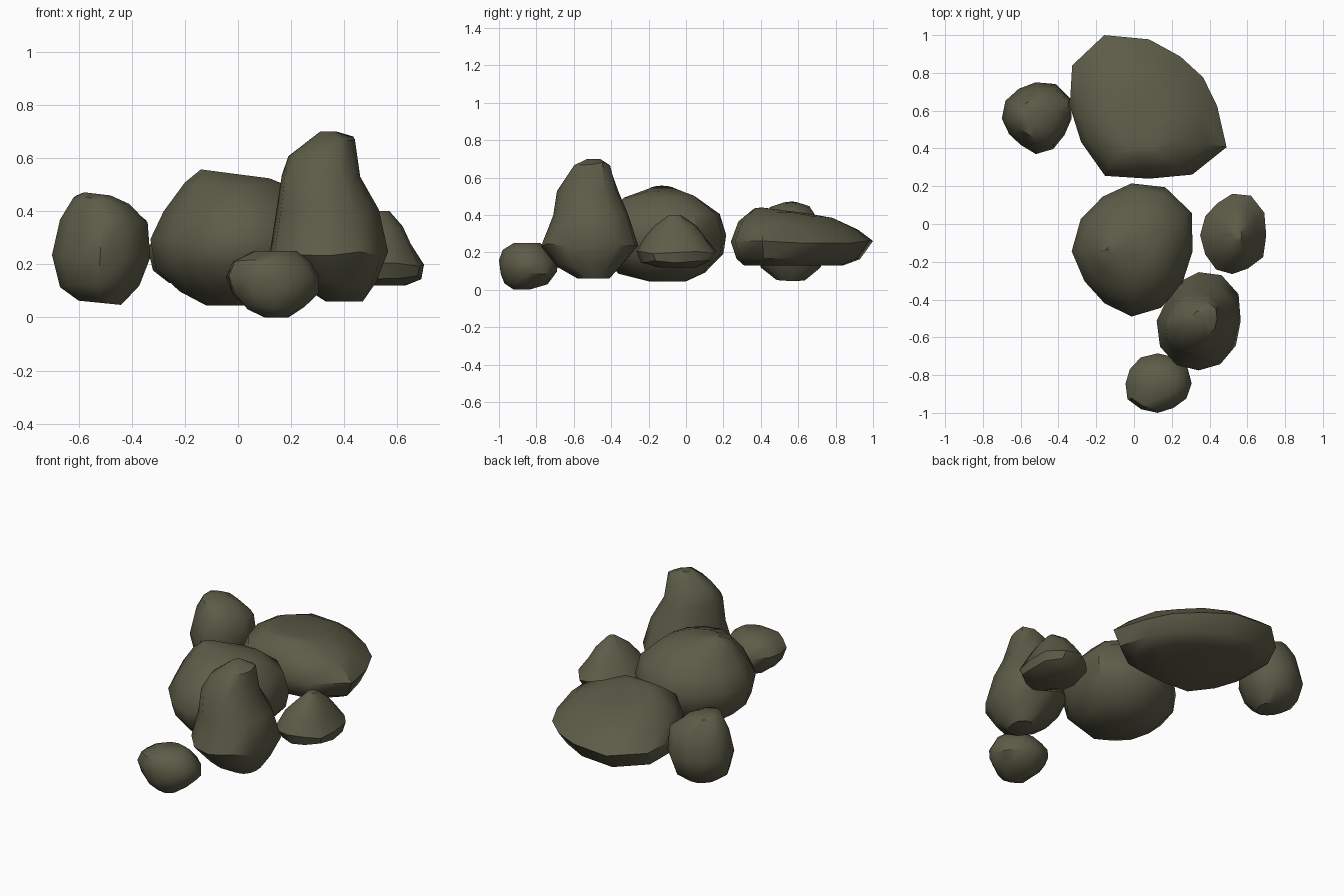
import bpy
import bmesh
import math
import random

random.seed(4)

default_cube = bpy.data.objects.get("Cube")
if default_cube:
    bpy.data.objects.remove(default_cube, do_unlink=True)

# One mossy stone colour for every rock
stone = bpy.data.materials.new("olive_stone")
stone.use_nodes = True
stone_colour = (0.11, 0.108, 0.066, 1)
stone.diffuse_color = stone_colour
shader = stone.node_tree.nodes["Principled BSDF"]
shader.inputs["Base Color"].default_value = stone_colour
shader.inputs["Roughness"].default_value = 0.9


def unit_outline(radii):
    """Turn evenly spaced radii into an outline that fills a unit box."""
    step = math.tau / len(radii)
    xs = [r * math.cos(i * step) for i, r in enumerate(radii)]
    ys = [r * math.sin(i * step) for i, r in enumerate(radii)]

    def fit(values):
        low, high = min(values), max(values)
        return [(value - low) / (high - low) for value in values]

    return list(zip(fit(xs), fit(ys)))


def layer(z, left, right, front, back, tilt_x=0, tilt_y=0):
    """A horizontal slice of a rock: height, extents and optional tilt."""
    return dict(z=z, left=left, right=right, front=front, back=back,
                tilt_x=tilt_x, tilt_y=tilt_y)


def rock(name, radii, layers, rough=0.008):
    """Loft the outline through the slices and close both ends."""
    outline = unit_outline(radii)
    count = len(outline)
    bm = bmesh.new()
    rings = []
    for index, s in enumerate(layers):
        width, depth = s["right"] - s["left"], s["back"] - s["front"]
        is_end = index in (0, len(layers) - 1)
        ring = []
        for u, v in outline:
            z = s["z"] + s["tilt_x"] * width * (u - 0.5)
            z += s["tilt_y"] * depth * (v - 0.5)
            if not is_end:
                z += random.uniform(-rough, rough)
            ring.append(bm.verts.new((s["left"] + width * u,
                                      s["front"] + depth * v, z)))
        rings.append(ring)
    for lower, upper in zip(rings, rings[1:]):
        for i in range(count):
            j = (i + 1) % count
            bm.faces.new((lower[i], lower[j], upper[j], upper[i]))
    bm.faces.new(reversed(rings[0]))
    bm.faces.new(rings[-1])
    bmesh.ops.recalc_face_normals(bm, faces=bm.faces)

    mesh = bpy.data.meshes.new(name)
    bm.to_mesh(mesh)
    bm.free()
    mesh.materials.append(stone)
    obj = bpy.data.objects.new(name, mesh)
    bpy.context.collection.objects.link(obj)
    bpy.ops.object.select_all(action="DESELECT")
    obj.select_set(True)
    bpy.context.view_layer.objects.active = obj
    bpy.ops.object.shade_smooth_by_angle(angle=math.radians(42))
    return obj


# Broad flat slab at the back
rock("back_slab_rock",
     [.86, .79, .79, .92, 1.13, 1.12, 1, .99, 1.11, 1, 1.09, 1.13],
     [layer(.13, -.26, .36, .31, .84),
      layer(.17, -.32, .45, .27, .93),
      layer(.255, -.34, .49, .24, 1),
      layer(.34, -.29, .39, .28, .92, tilt_y=-.06),
      layer(.405, -.18, .24, .36, .8, tilt_y=-.13),
      layer(.425, -.08, .13, .4, .64, tilt_y=-.13)])

# Large rounded boulder in the middle
rock("middle_boulder",
     [.99, 1.13, 1.09, 1, .93, .95, .97, .88, .88, .96, .96, .95],
     [layer(.045, -.12, .1, -.2, 0),
      layer(.09, -.22, .2, -.36, .1),
      layer(.19, -.31, .29, -.46, .2),
      layer(.29, -.33, .31, -.49, .215),
      layer(.4, -.28, .28, -.43, .18),
      layer(.5, -.2, .19, -.33, .05),
      layer(.54, -.14, .12, -.2, -.06, tilt_x=-.13)])

# Upright round stone beside the slab
rock("back_side_stone",
     [1, 1.11, 1.1, 1, .95, .98, .95, .86, .84, .98, .97, .92],
     [layer(.055, -.6, -.44, .48, .64, tilt_x=-.1),
      layer(.12, -.67, -.37, .4, .72),
      layer(.23, -.7, -.33, .37, .75),
      layer(.36, -.67, -.34, .4, .72),
      layer(.44, -.62, -.41, .45, .66, tilt_x=-.12),
      layer(.465, -.58, -.48, .52, .6, tilt_x=-.12)])

# Tall tapering stone at the front
rock("tall_front_stone",
     [.95, 1.04, 1.03, .95, .88, .83, .95, 1.01, 1, .97, .98, .97],
     [layer(.06, .33, .47, -.58, -.41),
      layer(.13, .21, .52, -.69, -.34),
      layer(.24, .12, .565, -.775, -.255),
      layer(.4, .145, .53, -.71, -.31),
      layer(.53, .165, .46, -.69, -.36),
      layer(.64, .19, .44, -.61, -.4, tilt_x=.3),
      layer(.7, .31, .37, -.53, -.46)])

# Peaked stone on the left flank
rock("peaked_side_stone",
     [1, 1.09, 1.1, 1, .89, .92, .95, .92, .95, .93, .92, 1.05],
     [layer(.12, .45, .63, -.15, .05),
      layer(.15, .38, .69, -.24, .13),
      layer(.2, .35, .7, -.265, .16),
      layer(.28, .4, .65, -.22, .1),
      layer(.34, .46, .62, -.17, .05),
      layer(.4, .52, .57, -.09, -.03)])

# Small pebble at the very front
rock("front_pebble",
     [1, 1.01, 1.01, 1, 1, .95, .95, 1.03, .98, .97, .93, .98],
     [layer(0, .1, .19, -.92, -.84),
      layer(.035, .03, .25, -.97, -.74),
      layer(.09, -.02, .305, -.99, -.69),
      layer(.15, -.045, .305, -1, -.685),
      layer(.21, -.02, .27, -.98, -.73),
      layer(.25, .06, .22, -.92, -.78)])
